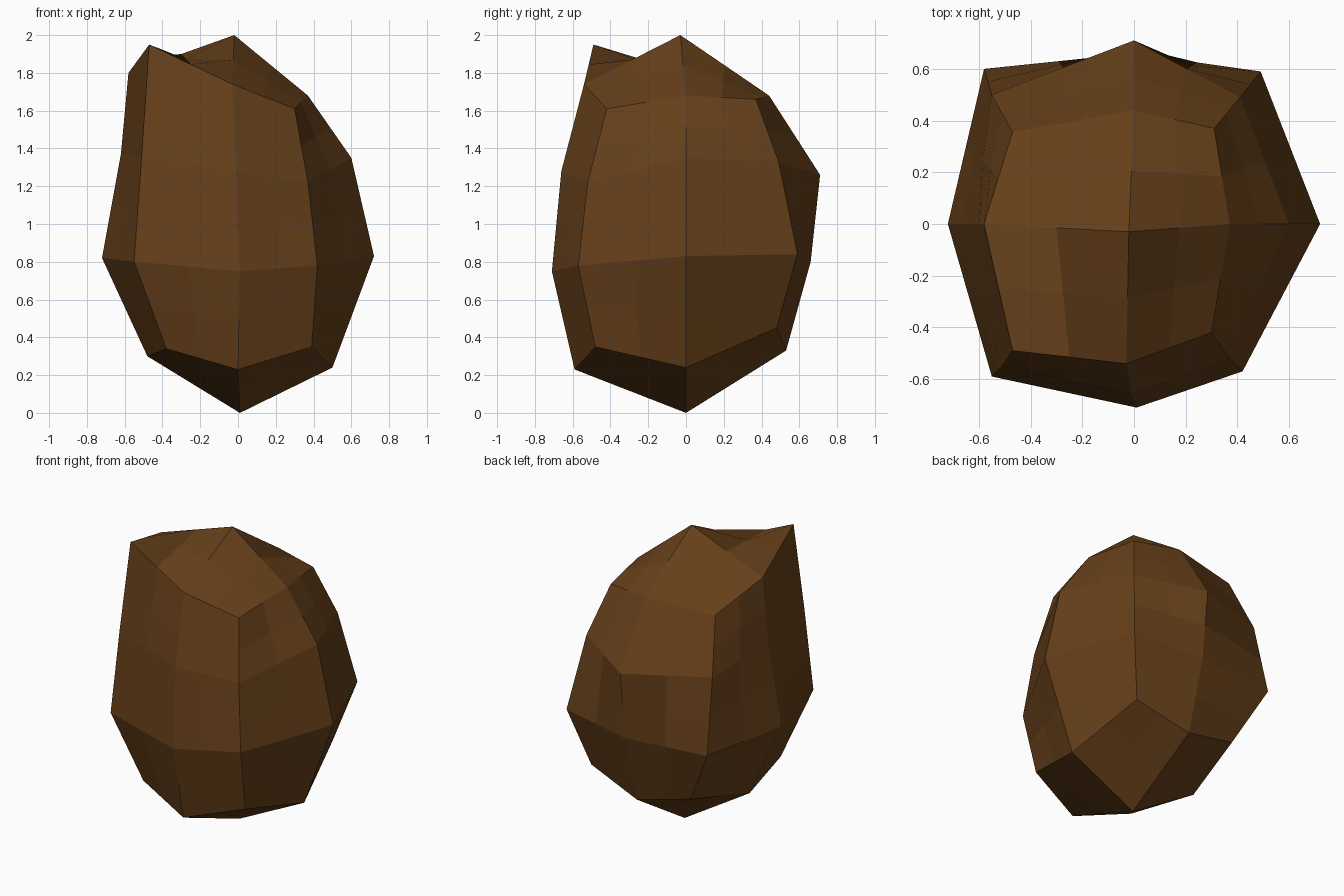
import bpy, bmesh

if "Cube" in bpy.data.objects:
    bpy.data.objects.remove(bpy.data.objects["Cube"])

# Four uneven eight-point rings, from low to high.
# Order: front, front right, right, back right, back, back left, left, front left
RINGS = [
    [(0, -.59, .23), (.39, -.48, .35), (.50, 0, .24), (.38, .48, .45),
     (0, .53, .33), (-.38, .49, .42), (-.48, 0, .30), (-.38, -.48, .34)],
    [(.01, -.71, .75), (.42, -.57, .78), (.72, 0, .83), (.49, .59, .84),
     (0, .66, .80), (-.58, .60, .81), (-.72, 0, .82), (-.55, -.59, .80)],
    [(-.01, -.66, 1.28), (.37, -.52, 1.22), (.60, 0, 1.35), (.41, .49, 1.33),
     (0, .71, 1.26), (-.55, .50, 1.30), (-.62, 0, 1.37), (-.51, -.55, 1.36)],
    [(-.03, -.54, 1.74), (.30, -.42, 1.61), (.37, 0, 1.68), (.31, .37, 1.66),
     (0, .44, 1.68), (-.47, .355, 1.65), (-.58, 0, 1.80), (-.47, -.49, 1.95)],
]

bm = bmesh.new()
rings = [[bm.verts.new(p) for p in ring] for ring in RINGS]
bottom = bm.verts.new((.01, 0, 0))
top = bm.verts.new((-.02, -.03, 2))

# Side walls
for low, high in zip(rings, rings[1:]):
    for i in range(8):
        j = (i + 1) % 8
        bm.faces.new((low[i], low[j], high[j], high[i]))

# Four-quad caps, each meeting at one peak
for i in range(0, 8, 2):
    a, b, c = i, i + 1, (i + 2) % 8
    bm.faces.new((top, rings[-1][a], rings[-1][b], rings[-1][c]))
    bm.faces.new((bottom, rings[0][c], rings[0][b], rings[0][a]))
bmesh.ops.recalc_face_normals(bm, faces=bm.faces[:])

mesh = bpy.data.meshes.new("rock")
bm.to_mesh(mesh)
bm.free()
rock = bpy.data.objects.new("rock", mesh)
bpy.context.collection.objects.link(rock)

# Plain subdivision gives the slightly warped facets
sub = rock.modifiers.new("facets", 'SUBSURF')
sub.subdivision_type = 'SIMPLE'
sub.levels = sub.render_levels = 1

brown = bpy.data.materials.new("brown")
brown.diffuse_color = (.13, .05, .01, 1)
brown.use_nodes = True
brown.node_tree.nodes["Principled BSDF"].inputs["Base Color"].default_value = brown.diffuse_color
mesh.materials.append(brown)
